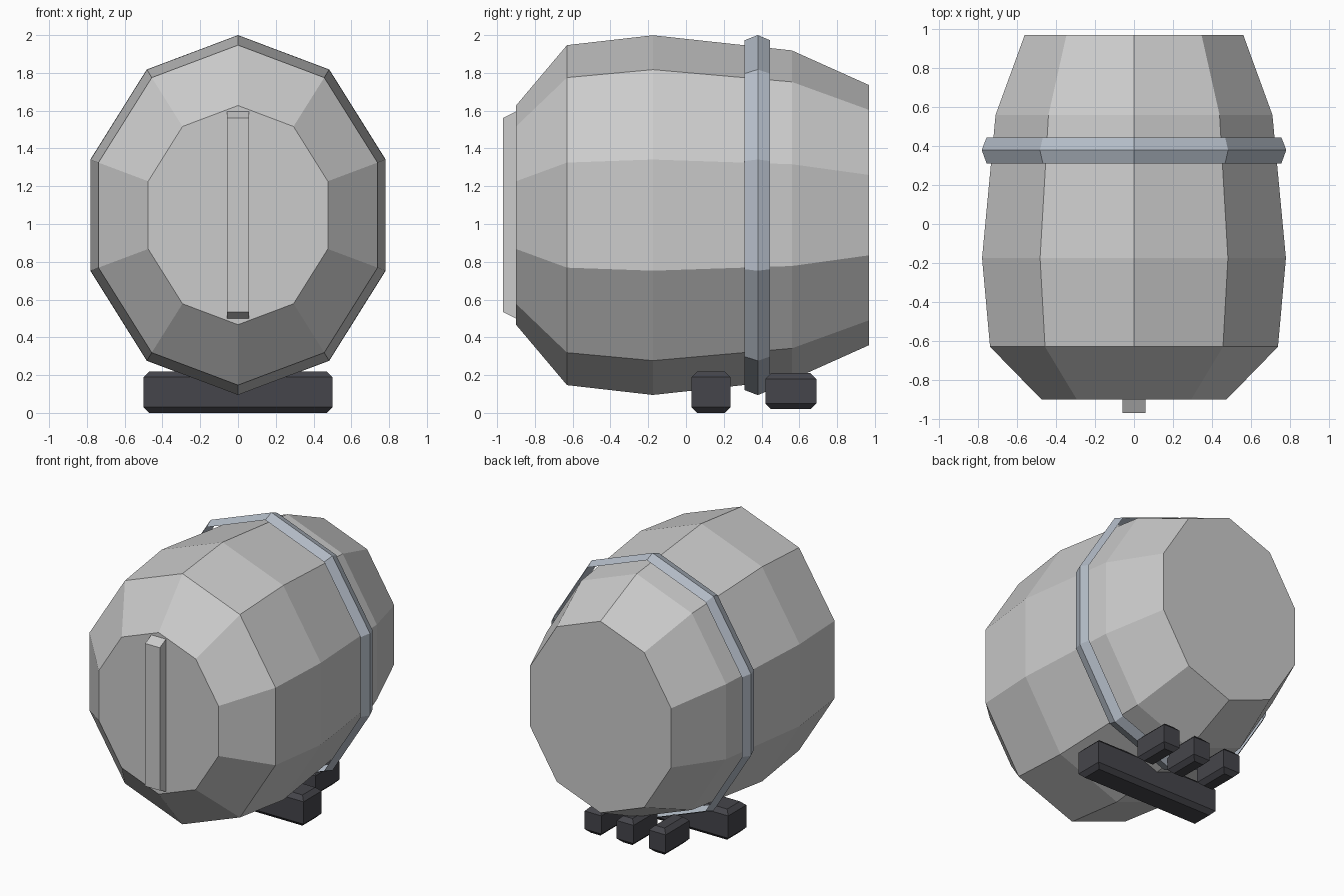
import bpy
from math import sin, cos, tau

if "Cube" in bpy.data.objects:
    bpy.data.objects.remove(bpy.data.objects["Cube"])

SIDES = 10
CENTRE_Z = 1.047


def material(name, rgb):
    m = bpy.data.materials.new(name)
    m.diffuse_color = (*rgb, 1)
    m.use_nodes = True
    m.node_tree.nodes["Principled BSDF"].inputs["Base Color"].default_value = m.diffuse_color
    return m


def loft(name, rings, capped=True, mat=None):
    """Skin a list of equal-length rings; optionally cap both ends."""
    n = len(rings[0])
    verts = [p for ring in rings for p in ring]
    faces = []
    for r in range(len(rings) - 1):
        a, b = r * n, (r + 1) * n
        faces += [(a + i, a + (i + 1) % n, b + (i + 1) % n, b + i) for i in range(n)]
    if capped:
        faces.append(tuple(reversed(range(n))))
        faces.append(tuple(range(len(verts) - n, len(verts))))
    mesh = bpy.data.meshes.new(name)
    mesh.from_pydata(verts, [], faces)
    obj = bpy.data.objects.new(name, mesh)
    bpy.context.collection.objects.link(obj)
    if mat:
        mesh.materials.append(mat)
    return obj


def oval(y, rx, rz):
    # Starts at the top and turns so that lofting along +y faces outwards
    return [(-rx * sin(tau * i / SIDES) * -1, y, CENTRE_Z + rz * cos(tau * i / SIDES))
            for i in range(SIDES)]


def rect(x0, x1, y0, y1, z):
    return [(x0, y0, z), (x1, y0, z), (x1, y1, z), (x0, y1, z)]


def foot_block(name, x0, x1, y0, y1, z0, z1, c=0.03):
    """Box with chamfered top and bottom rims."""
    small = (x0 + c, x1 - c, y0 + c, y1 - c)
    full = (x0, x1, y0, y1)
    return loft(name, [rect(*small, z0), rect(*full, z0 + c),
                       rect(*full, z1 - c), rect(*small, z1)], mat=dark)


dark = material("dark rubber", (0.06, 0.06, 0.07))
steel = material("blue steel", (0.46, 0.51, 0.58))
pale = material("pale metal", (0.76, 0.75, 0.78))

# Faceted barrel body
barrel_profile = [(-0.90, 0.50, 0.58), (-0.63, 0.777, 0.90), (-0.175, 0.82, 0.952),
                  (0.56, 0.747, 0.872), (0.97, 0.59, 0.688)]
loft("barrel_body", [oval(*p) for p in barrel_profile])

# Raised hoop: an open ridged band standing just off the body
hoop_profile = [(0.31, 0.795, 0.926), (0.38, 0.822, 0.953), (0.445, 0.795, 0.926)]
loft("hoop", [oval(*p) for p in hoop_profile], capped=False, mat=steel)

# Upright bar on the front with sloping ends
w = 0.058
loft("front_bar", [
    [(-w, y, z0), (w, y, z0), (w, y, z1), (-w, y, z1)][::-1]
    for y, z0, z1 in [(-0.97, 0.535, 1.56), (-0.89, 0.495, 1.60)]], mat=pale)

# Wide foot across the middle and three short ones behind it
foot_block("wide_foot", -0.5, 0.5, 0.03, 0.235, 0.0, 0.22)
for i, x in enumerate((-0.255, 0, 0.255)):
    foot_block(f"rear_foot_{i + 1}", x - 0.067, x + 0.067, 0.42, 0.69, 0.02, 0.21)

# Consistent outward normals
import bmesh
for obj in bpy.context.collection.objects:
    bm = bmesh.new()
    bm.from_mesh(obj.data)
    bmesh.ops.recalc_face_normals(bm, faces=bm.faces)
    bm.to_mesh(obj.data)
    bm.free()
